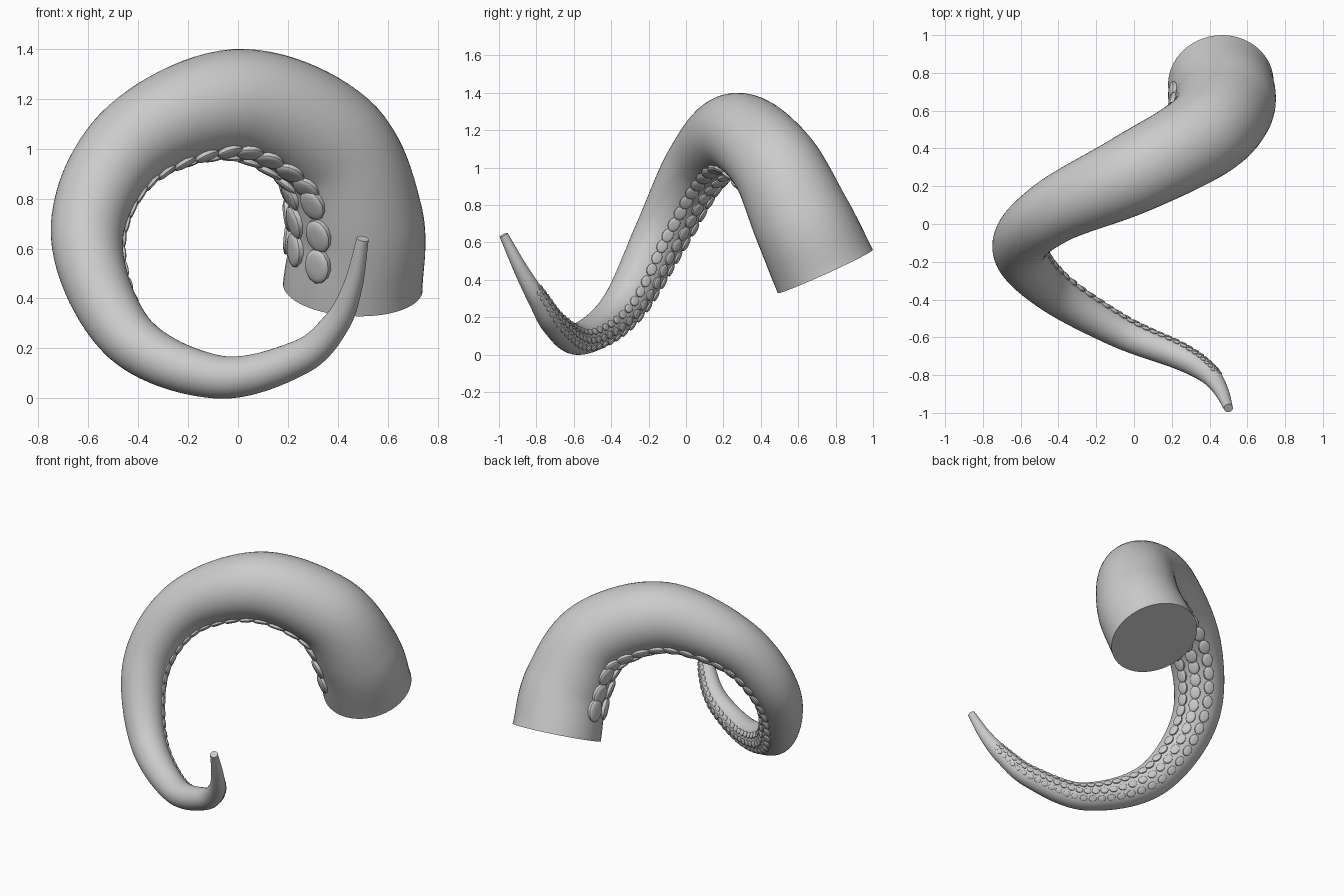
import bpy, bmesh, math
from mathutils import Vector

cube = bpy.data.objects.get("Cube")
if cube:
    bpy.data.objects.remove(cube, do_unlink=True)

grey = bpy.data.materials.new("plain grey")
grey.use_nodes = True
grey.diffuse_color = (0.6, 0.6, 0.6, 1)
grey.node_tree.nodes["Principled BSDF"].inputs["Base Color"].default_value = (0.6, 0.6, 0.6, 1)

# Centre line from base to tip: position, radius, direction the suckers face
stations = [
    ((.46, .745, .445), .28, (-.95, -.27, -.2)),
    ((.475, .62, .72), .266, (-.85, -.27, -.4)),
    ((.355, .465, 1.03), .238, (-.65, -.1, -.75)),
    ((-.02, .26, 1.185), .214, (-.05, .1, -1)),
    ((-.435, .06, 1.015), .172, (.4, .38, -.8)),
    ((-.605, -.13, .65), .145, (.7, .6, -.35)),
    ((-.445, -.345, .25), .114, (.6, .8, -.2)),
    ((-.085, -.565, .086), .087, (.36, .9, -.1)),
    ((.24, -.7, .16), .07, (.4, .85, 0)),
    ((.39, -.79, .295), .055, (.45, .85, .1)),
    ((.46, -.88, .45), .039, (.45, .85, .2)),
    ((.5, -.975, .64), .024, (.45, .85, .3)),
]
keys = [Vector((*p, r, *d)) for p, r, d in stations]
keys = [2 * keys[0] - keys[1]] + keys + [2 * keys[-1] - keys[-2]]


def sample(t):
    """Smooth spline through the stations; t counts stations."""
    i = min(int(t), len(keys) - 4)
    u = t - i
    a, b, c, d = keys[i:i + 4]
    v = .5 * (2 * b + (c - a) * u + (2 * a - 5 * b + 4 * c - d) * u ** 2
              + (3 * b - a - 3 * c + d) * u ** 3)
    slope = .5 * ((c - a) + 2 * (2 * a - 5 * b + 4 * c - d) * u
                  + 3 * (3 * b - a - 3 * c + d) * u ** 2)
    tangent = Vector(slope[:3]).normalized()
    face = Vector(v[4:])
    face = (face - tangent * face.dot(tangent)).normalized()
    return Vector(v[:3]), v[3], tangent, face, tangent.cross(face)


def loft(bm, rings):
    """Skin a list of point rings and cap both ends."""
    loops = [[bm.verts.new(p) for p in ring] for ring in rings]
    n = len(loops[0])
    for a, b in zip(loops, loops[1:]):
        for k in range(n):
            bm.faces.new((a[k], a[(k + 1) % n], b[(k + 1) % n], b[k]))
    bm.faces.new(loops[0][::-1])
    bm.faces.new(loops[-1])


def ellipse(centre, u, v, sides):
    return [centre + u * math.cos(math.tau * k / sides) + v * math.sin(math.tau * k / sides)
            for k in range(sides)]


def finish(name, bm, angle):
    bmesh.ops.recalc_face_normals(bm, faces=bm.faces)
    mesh = bpy.data.meshes.new(name)
    bm.to_mesh(mesh)
    bm.free()
    mesh.materials.append(grey)
    obj = bpy.data.objects.new(name, mesh)
    bpy.context.collection.objects.link(obj)
    bpy.ops.object.select_all(action='DESELECT')
    obj.select_set(True)
    bpy.context.view_layer.objects.active = obj
    bpy.ops.object.shade_smooth_by_angle(angle=math.radians(angle))


# Tapering arm
last = len(stations) - 1
steps = last * 12
body = bmesh.new()
rings = []
for s in range(steps + 1):
    centre, r, tangent, face, side = sample(last * s / steps)
    rings.append(ellipse(centre, face * r, side * r, 48))
loft(body, rings)
finish("tentacle_arm", body, 40)

# Three rows of oval suckers: (scale, height) of each ring of the bevelled disc
profile = [(1, -.06), (1, .045), (.93, .065), (.7, .085), (.3, .09)]
suckers = bmesh.new()
t, travelled, due = .62, 0, 0
previous = sample(t)[0]
while t < last - 1.6:
    centre, r, tangent, face, side = sample(t)
    travelled += (centre - previous).length
    previous = centre
    if travelled >= due:
        due = travelled + .6 * r
        for row in (-1, 0, 1):
            # The middle row is staggered along the arm
            c, rad, tan, f, sd = sample(t + (.08 if row == 0 else 0))
            a = math.radians(31) * row
            out = f * math.cos(a) + sd * math.sin(a)
            across = tan.cross(out)
            loft(suckers, [ellipse(c + out * rad * (1 + h), tan * rad * .27 * k,
                                   across * rad * .21 * k, 12) for k, h in profile])
    t += .01
finish("suckers", suckers, 35)
